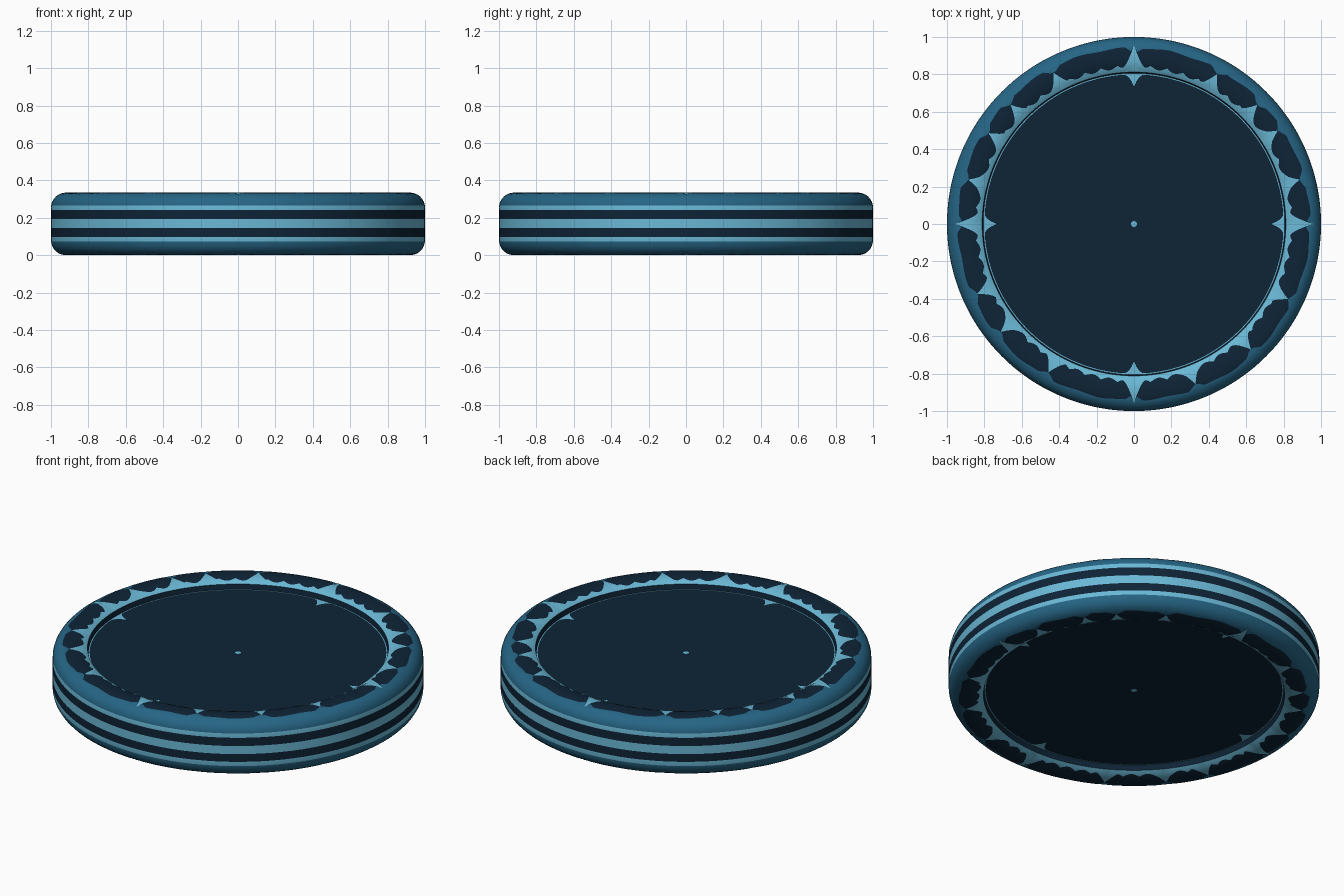
import bpy, bmesh, math

if "Cube" in bpy.data.objects:
    bpy.data.objects.remove(bpy.data.objects["Cube"])

SEG = 360          # one step per degree
H, CR = 0.334, 0.08   # height, edge rounding radius
SPIKES = [0, 15, 33, 44, 61, 90, 118, 136, 148, 165, 180, 204, 219, 240,
          270, 291, 313, 334]


def material(name, rgb):
    m = bpy.data.materials.new(name)
    m.diffuse_color = (*rgb, 1)
    m.use_nodes = True
    m.node_tree.nodes["Principled BSDF"].inputs["Base Color"].default_value = m.diffuse_color
    return m


MATS = [material("dark navy", (0.0044, 0.0170, 0.0370)),
        material("mid blue", (0.0190, 0.1300, 0.2350)),
        material("light blue", (0.1450, 0.4800, 0.6700))]
DARK, MID, LIGHT = 0, 1, 2


def dist(a, b):
    d = abs(a - b) % 360
    return min(d, 360 - d)


def peak(a, centres, width):
    return max(max(0, 1 - dist(a, c) / width) for c in centres)


# Boundaries of the painted pattern on the raised ring, by angle in degrees
def light_edge(a):
    scallop = 0.018 * (1 - abs(math.sin(math.radians(30 * a))))
    star = 0.085 * peak(a, SPIKES, 5) ** 2
    long_star = 0.125 * peak(a, (0, 90, 180, 270), 5) ** 2
    return 0.832 + max(scallop, star, long_star)


def dark_edge(a):
    wobble = 0.004 * math.sin(math.radians(24 * a))
    return max(0.942 + wobble - 0.03 * peak(a, SPIKES, 3), light_edge(a))


def floor_edge(a):
    return 0.80 - 0.065 * peak(a, (0, 90, 180, 270), 4) ** 2


def top_z(r):
    if r <= 0.806:
        return 0.282                              # sunken floor
    if r < 0.88:
        return H - 0.024 * ((0.88 - r) / 0.07) ** 2   # inner lip
    if r <= 1 - CR:
        return H
    return H - CR + math.sqrt(max(0, CR ** 2 - (r - 1 + CR) ** 2))


def side_r(z):
    d = max(0, z - (H - CR), CR - z)
    return 1 - CR + math.sqrt(CR ** 2 - d ** 2)


# Rings from the top centre outwards: (radius rule, colour of band inside it)
def between(f, g, t):
    return lambda a: f(a) + (g(a) - f(a)) * t


const = lambda v: (lambda a: v)
lip, rim = const(0.812), const(0.972)
face = [(const(0.016), LIGHT), (const(0.4), DARK), (floor_edge, DARK),
        (const(0.806), LIGHT), (lip, DARK)]
face += [(between(lip, light_edge, t), LIGHT) for t in (0.33, 0.67, 1)]
face += [(between(light_edge, dark_edge, t), DARK) for t in (0.25, 0.5, 0.75, 1)]
face += [(between(dark_edge, rim, t), MID) for t in (0.5, 1)]

# Side stripes: (height at lower edge, colour)
side = [(0.302, MID), (0.285, MID), (0.266, MID), (0.241, LIGHT), (0.192, DARK),
        (0.144, LIGHT), (0.098, DARK), (0.072, LIGHT), (0.049, MID), (0.032, MID)]

bm = bmesh.new()


def add_ring(radius, height):
    ring = []
    for i in range(SEG):
        r, t = radius(i), math.radians(i)
        ring.append(bm.verts.new((r * math.cos(t), r * math.sin(t), height(r))))
    return ring


def bridge(a, b, mat):
    for i in range(SEG):
        j = (i + 1) % SEG
        bm.faces.new((a[i], b[i], b[j], a[j])).material_index = mat


tops = [add_ring(f, top_z) for f, _ in face]
sides = [add_ring(const(side_r(z)), lambda r, z=z: z) for z, _ in side]
bottoms = [add_ring(f, lambda r: H - top_z(r)) for f, _ in face]

# Sunken discs with the raised patterned rings, above and below
for rings in (tops, bottoms):
    bm.faces.new(rings[0]).material_index = LIGHT
    for k in range(1, len(rings)):
        bridge(rings[k - 1], rings[k], face[k][1])

# Striped side wall
prev = tops[-1]
for ring, (_, mat) in zip(sides, side):
    bridge(prev, ring, mat)
    prev = ring
bridge(prev, bottoms[-1], MID)

bmesh.ops.dissolve_degenerate(bm, dist=1e-5, edges=bm.edges[:])
bmesh.ops.recalc_face_normals(bm, faces=bm.faces[:])
me = bpy.data.meshes.new("striped_disc")
bm.to_mesh(me)
bm.free()
for m in MATS:
    me.materials.append(m)
ob = bpy.data.objects.new("striped_disc", me)
bpy.context.collection.objects.link(ob)
bpy.context.view_layer.objects.active = ob
ob.select_set(True)
bpy.ops.object.shade_smooth_by_angle(angle=math.radians(35))
